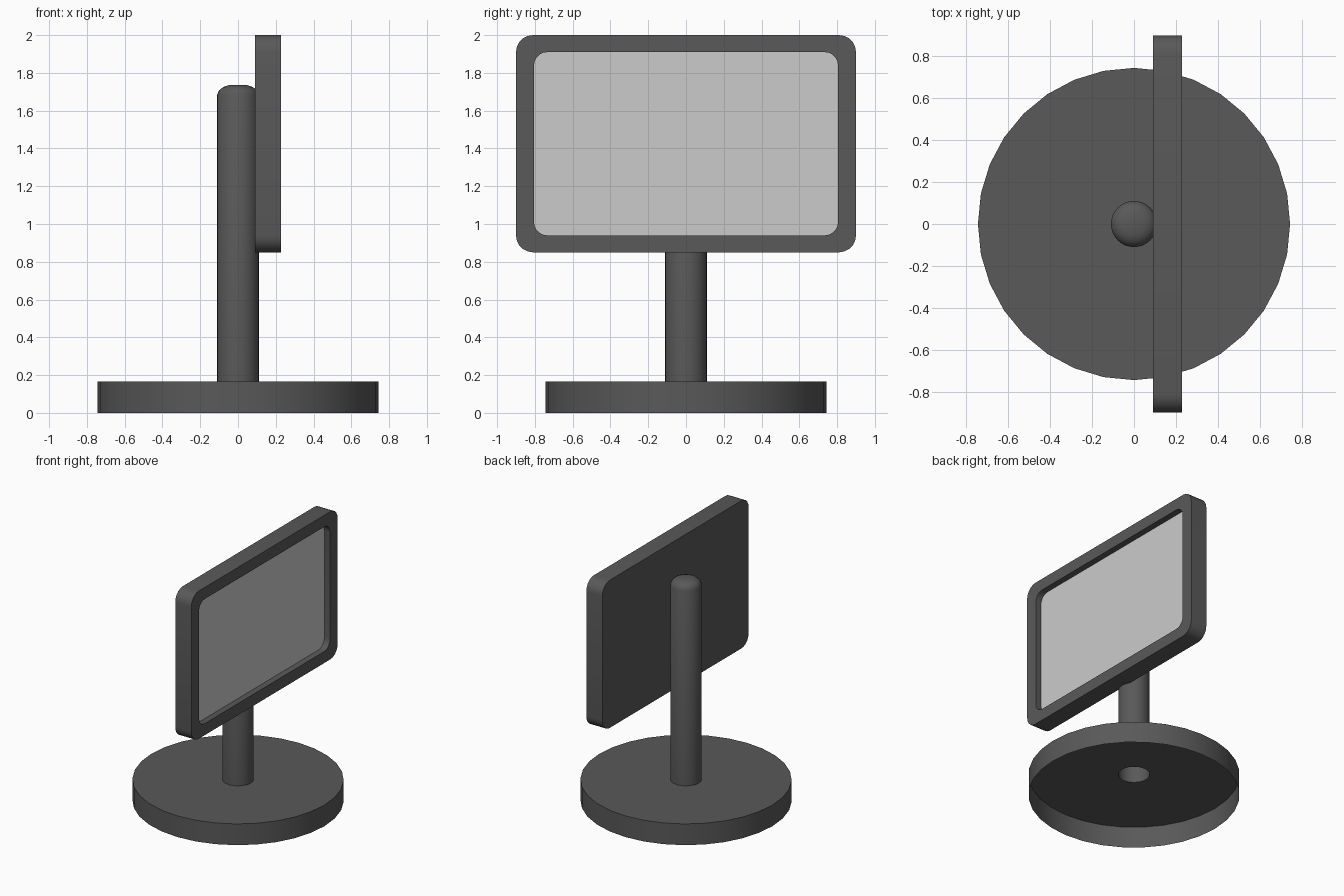
import bpy
import math

if "Cube" in bpy.data.objects:
    bpy.data.objects.remove(bpy.data.objects["Cube"])


def material(name, value):
    m = bpy.data.materials.new(name)
    m.diffuse_color = (value, value, value, 1)
    m.use_nodes = True
    m.node_tree.nodes["Principled BSDF"].inputs["Base Color"].default_value = m.diffuse_color
    return m


def loft(name, rings, mat=None, cap_start=False, cap_end=False):
    """Skin equal-sized counter-clockwise rings, optionally closing the ends."""
    n = len(rings[0])
    verts = [p for ring in rings for p in ring]
    faces = []
    for k in range(len(rings) - 1):
        a, b = k * n, (k + 1) * n
        faces += [(a + i, a + (i + 1) % n, b + (i + 1) % n, b + i) for i in range(n)]
    if cap_start:
        faces.append(tuple(reversed(range(n))))
    if cap_end:
        start = (len(rings) - 1) * n
        faces.append(tuple(range(start, start + n)))
    mesh = bpy.data.meshes.new(name)
    mesh.from_pydata(verts, [], faces)
    mesh.update()
    obj = bpy.data.objects.new(name, mesh)
    bpy.context.collection.objects.link(obj)
    if mat:
        mesh.materials.append(mat)
    bpy.ops.object.select_all(action='DESELECT')
    obj.select_set(True)
    bpy.context.view_layer.objects.active = obj
    bpy.ops.object.shade_smooth_by_angle(angle=math.radians(35))
    return obj


def circle(r, z, n=32):
    return [(r * math.cos(2 * math.pi * i / n), r * math.sin(2 * math.pi * i / n), z)
            for i in range(n)]


def rounded_rect(x, half_w, z0, z1, r, steps=5):
    """Rounded rectangle in the YZ plane at the given x."""
    corners = [(half_w - r, z1 - r), (r - half_w, z1 - r),
               (r - half_w, z0 + r), (half_w - r, z0 + r)]
    pts = []
    for q, (cy, cz) in enumerate(corners):
        for s in range(steps + 1):
            a = math.pi / 2 * (q + s / steps)
            pts.append((x, cy + r * math.cos(a), cz + r * math.sin(a)))
    return pts


dark = material("dark_plastic", 0.1)

# Hollow base, open underneath, with a hole where the post starts
loft("base", [circle(0.745, 0), circle(0.745, 0.165), circle(0.11, 0.165)], dark)

# Post: open tube with a rounded top
post_profile = [(0.11, 0.165), (0.11, 1.685), (0.1, 1.708),
                (0.08, 1.724), (0.05, 1.735)]
loft("post", [circle(r, z) for r, z in post_profile], dark, cap_end=True)

# Display housing with bezel and recess walls
recess = rounded_rect(0.18, 0.805, 0.94, 1.91, 0.07)
loft("display_housing", [
    rounded_rect(0.09, 0.9, 0.85, 2.0, 0.09),
    rounded_rect(0.228, 0.9, 0.85, 2.0, 0.09),
    rounded_rect(0.228, 0.805, 0.94, 1.91, 0.07),
    recess,
], dark, cap_start=True)

# Light grey screen at the bottom of the recess
loft("screen", [recess], cap_end=True)
